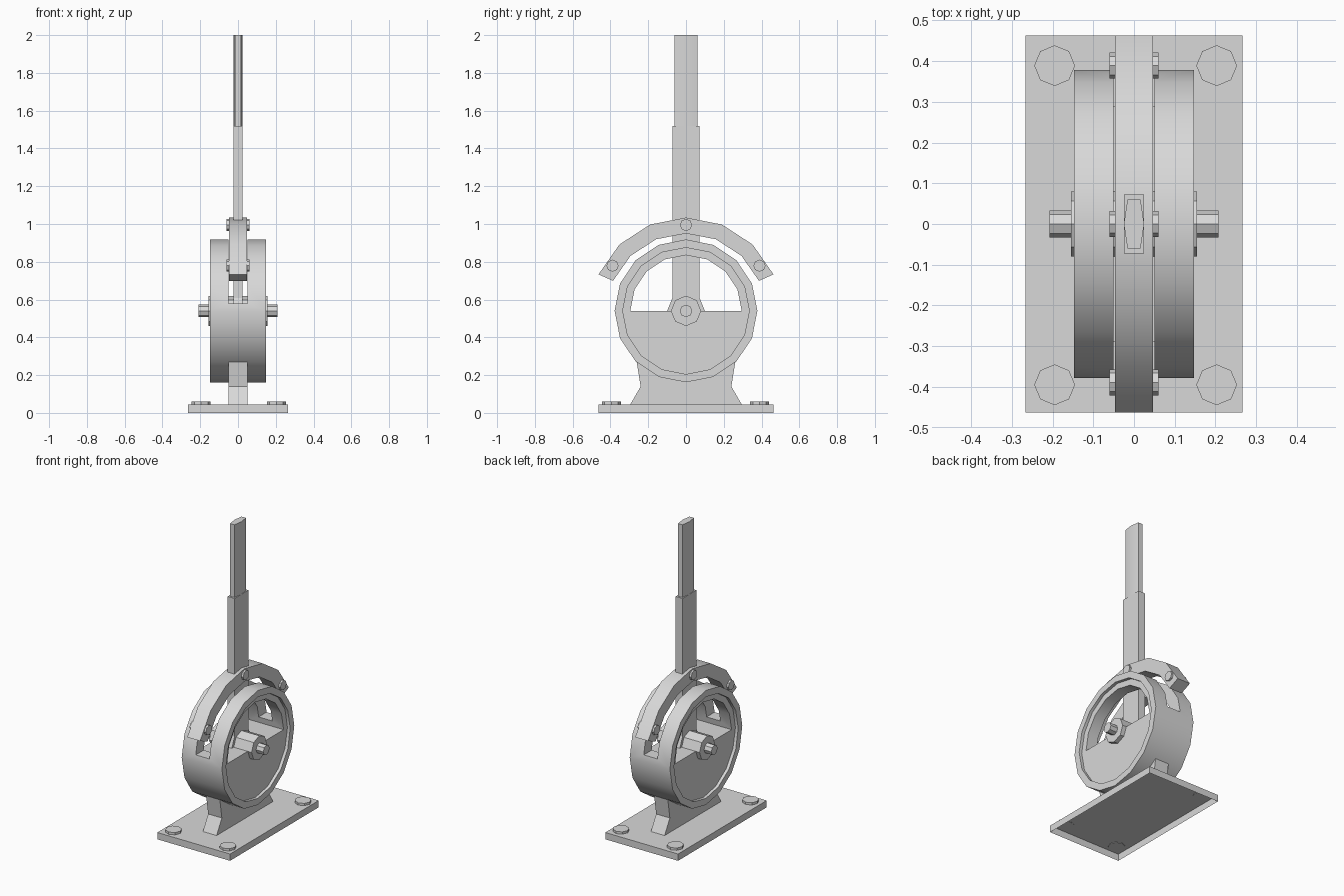
import bpy, bmesh
from math import cos, sin, radians

cube = bpy.data.objects.get("Cube")
if cube:
    bpy.data.objects.remove(cube, do_unlink=True)

steel = bpy.data.materials.new("grey_steel")
steel.use_nodes = True
GREY = (0.69, 0.69, 0.69, 1)
steel.diffuse_color = GREY
steel.node_tree.nodes["Principled BSDF"].inputs["Base Color"].default_value = GREY

AXLE = 0.54  # height of the pivot


def prism(name, outline, low, high, axis="x", hollow=False):
    """Extrude a flat outline along x (outline in y, z) or z (outline in x, y)."""
    bm = bmesh.new()
    place = (lambda a, b: (low, a, b)) if axis == "x" else (lambda a, b: (a, b, low))
    face = bm.faces.new([bm.verts.new(place(a, b)) for a, b in outline])
    move = bmesh.ops.extrude_face_region(bm, geom=[face])
    shift = (high - low, 0, 0) if axis == "x" else (0, 0, high - low)
    verts = [g for g in move["geom"] if isinstance(g, bmesh.types.BMVert)]
    bmesh.ops.translate(bm, verts=verts, vec=shift)
    bmesh.ops.recalc_face_normals(bm, faces=bm.faces)
    if hollow:  # leave the underside open
        under = [f for f in bm.faces if f.normal.z < -0.9]
        bmesh.ops.delete(bm, geom=under, context="FACES_ONLY")
    mesh = bpy.data.meshes.new(name)
    bm.to_mesh(mesh)
    bm.free()
    mesh.materials.append(steel)
    obj = bpy.data.objects.new(name, mesh)
    bpy.context.collection.objects.link(obj)
    return obj


def arc(radius, start, end, steps, a=0, b=AXLE):
    angles = [radians(start + (end - start) * i / steps) for i in range(steps + 1)]
    return [(a + radius * cos(t), b + radius * sin(t)) for t in angles]


def ngon(radius, sides, a=0, b=AXLE):
    return arc(radius, 0, 360, sides, a, b)[:-1]


def box(half, low, high):
    return [(-half, low), (half, low), (half, high), (-half, high)]


def activate(obj):
    bpy.ops.object.select_all(action="DESELECT")
    obj.select_set(True)
    bpy.context.view_layer.objects.active = obj


def smooth(obj):
    activate(obj)
    bpy.ops.object.shade_smooth_by_angle(angle=radians(30))


def cut(obj, cutter):
    cutter.hide_render = True
    mod = obj.modifiers.new("cut", "BOOLEAN")
    mod.operation = "DIFFERENCE"
    mod.solver = "EXACT"
    mod.object = cutter
    activate(obj)
    bpy.ops.object.modifier_apply(modifier=mod.name)
    bpy.data.objects.remove(cutter, do_unlink=True)


# Hollow base plate with four bolts
prism("base_plate", box(0.266, -0.463, 0.463), 0, 0.045, "z", hollow=True)
for x in (-0.195, 0.203):
    for y in (-0.395, 0.389):
        prism("base_bolt", ngon(0.05, 8, x, y), 0.042, 0.06, "z")

# Waisted stand
right_side = [(0.295, 0.045), (0.24, 0.14), (0.262, 0.275)]
left_side = [(-y, z) for y, z in reversed(right_side)]
prism("stand", right_side + left_side, -0.05, 0.05)

# Drum with recessed sides, half-round opening and lever slot
drum = prism("drum", ngon(0.378, 16), -0.147, 0.147)
cut(drum, prism("recess_cutter", ngon(0.335, 16), 0.127, 0.3))
cut(drum, prism("recess_cutter", ngon(0.335, 16), -0.3, -0.127))
cut(drum, prism("opening_cutter", arc(0.295, 0, 180, 8), -0.3, 0.3))
cut(drum, prism("slot_cutter", box(0.5, 0.58, 1.1), -0.05, 0.05))
smooth(drum)

# Hubs and pivot pin
for side in (-1, 1):
    prism("hub", ngon(0.08, 8), side * 0.025, side * 0.155)
prism("pivot_pin", ngon(0.033, 8), -0.208, 0.208)

# Lever: round foot, flat bar and bevelled grip
prism("lever_foot", ngon(0.1, 8), -0.025, 0.025)
prism("lever_bar", box(0.072, AXLE, 1.52), -0.025, 0.025)
grip = [(0.016, -0.06), (0.025, 0), (0.016, 0.06)]
grip += [(-x, y) for x, y in reversed(grip)]
smooth(prism("lever_grip", grip, 1.51, 2, "z"))

# Curved guide with three cross pins
guide = arc(0.507, 24, 156, 6, b=0.527) + arc(0.423, 156, 24, 6, b=0.527)
smooth(prism("curved_guide", guide, -0.047, 0.047))
for y, z in arc(0.459, 32, 148, 2, b=0.536):
    prism("guide_pin", ngon(0.032, 8, y, z), -0.06, 0.06)
